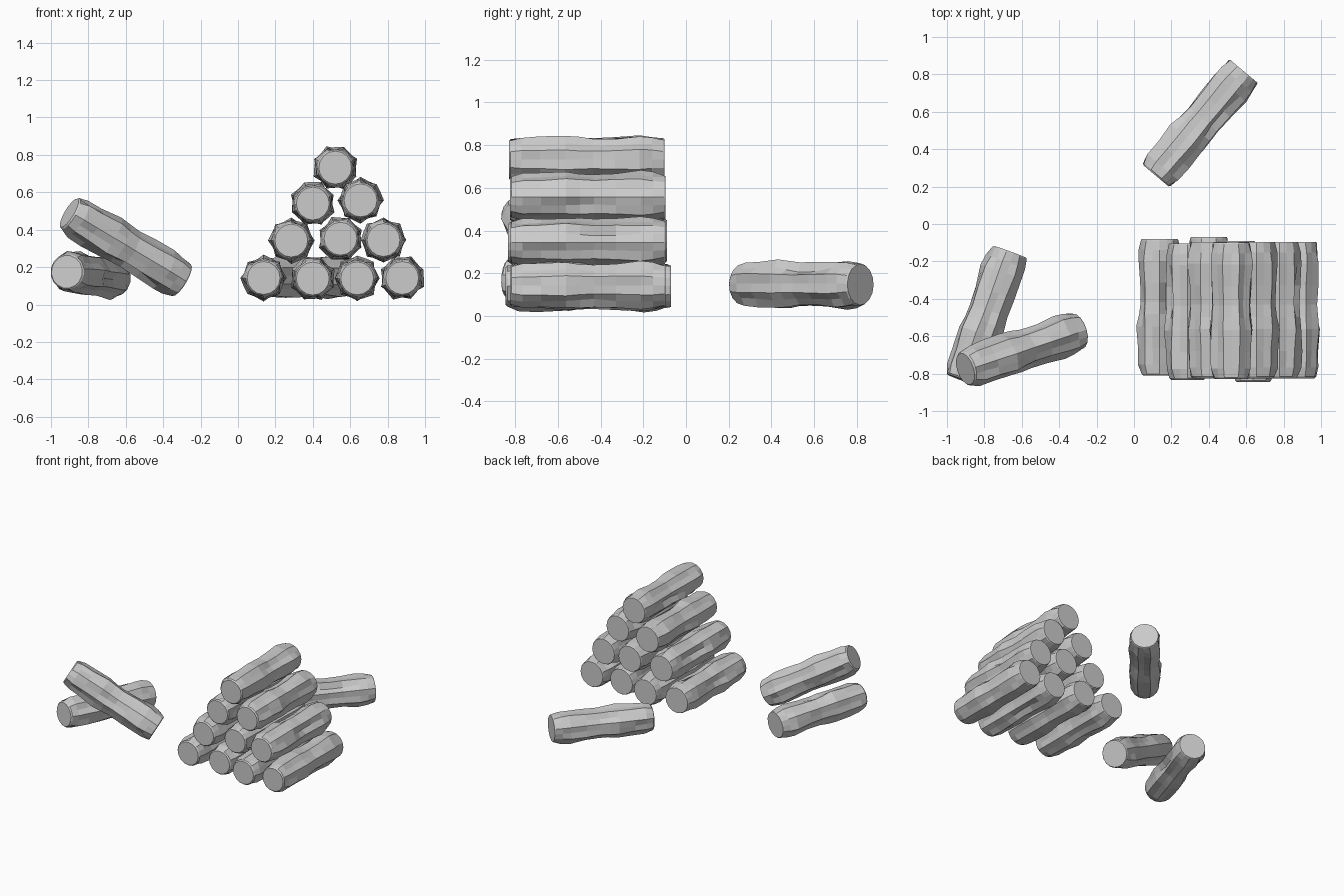
import bpy, math, random
from mathutils import Vector, Quaternion

if "Cube" in bpy.data.objects:
    bpy.data.objects.remove(bpy.data.objects["Cube"])

random.seed(4)
SIDES = 16
# (position along the log, mean radius)
PROFILE = [(0, .088), (.012, .096), (.08, .104), (.2, .108), (.36, .113), (.45, .107),
           (.54, .102), (.68, .105), (.84, .112), (.92, .106), (.99, .1), (1, .096)]


def log_mesh(length=0.73):
    """Knobbly faceted log, running along +Z from the origin."""
    verts, faces = [], []
    last = len(PROFILE) - 1
    for i, (t, r) in enumerate(PROFILE):
        body = 0 if i in (0, 1, last - 1, last) else 1
        for j in range(SIDES):
            a = 2 * math.pi * j / SIDES
            bump = body * (.006 * math.cos(8 * a) + .005 * math.sin(3 * a + 7 * t)
                           + random.uniform(-.004, .004))
            # shallow bark crack
            if j == 5 and 5 <= i <= 7:
                bump -= .012
            rr = r + bump
            verts.append((rr * math.cos(a), rr * math.sin(a), t * length))
    for i in range(last):
        for j in range(SIDES):
            k = (j + 1) % SIDES
            faces.append((i * SIDES + j, i * SIDES + k, (i + 1) * SIDES + k, (i + 1) * SIDES + j))
    faces.append(tuple(reversed(range(SIDES))))
    faces.append(tuple(last * SIDES + j for j in range(SIDES)))
    me = bpy.data.meshes.new("log")
    me.from_pydata(verts, [], faces)
    me.update()
    return me


MESH = log_mesh()


def add_log(name, start, end, roll):
    start, end = Vector(start), Vector(end)
    ob = bpy.data.objects.new(name, MESH)
    bpy.context.collection.objects.link(ob)
    ob.rotation_mode = 'QUATERNION'
    ob.rotation_quaternion = ((end - start).to_track_quat('Z', 'Y')
                              @ Quaternion((0, 0, 1), math.radians(roll)))
    ob.location = start


# Stacked pile: x, z, front y
PILE = [(.137, .142, -.81), (.40, .139, -.80), (.637, .14, -.845), (.878, .142, -.825),
        (.285, .342, -.833), (.548, .352, -.82), (.778, .345, -.825),
        (.40, .54, -.825), (.655, .557, -.825), (.52, .732, -.83)]
for n, (x, z, y) in enumerate(PILE):
    add_log(f"stacked_log_{n + 1}", (x, y, z), (x, y + .73, z), n * 67.5)

# Loose logs
add_log("loose_log_back", (.117, .258, .147), (.585, .815, .147), 20)
add_log("loose_log_lying", (-.915, -.835, .175), (-.667, -.157, .14), 80)
add_log("loose_log_leaning", (-.902, -.775, .49), (-.302, -.572, .13), 140)
